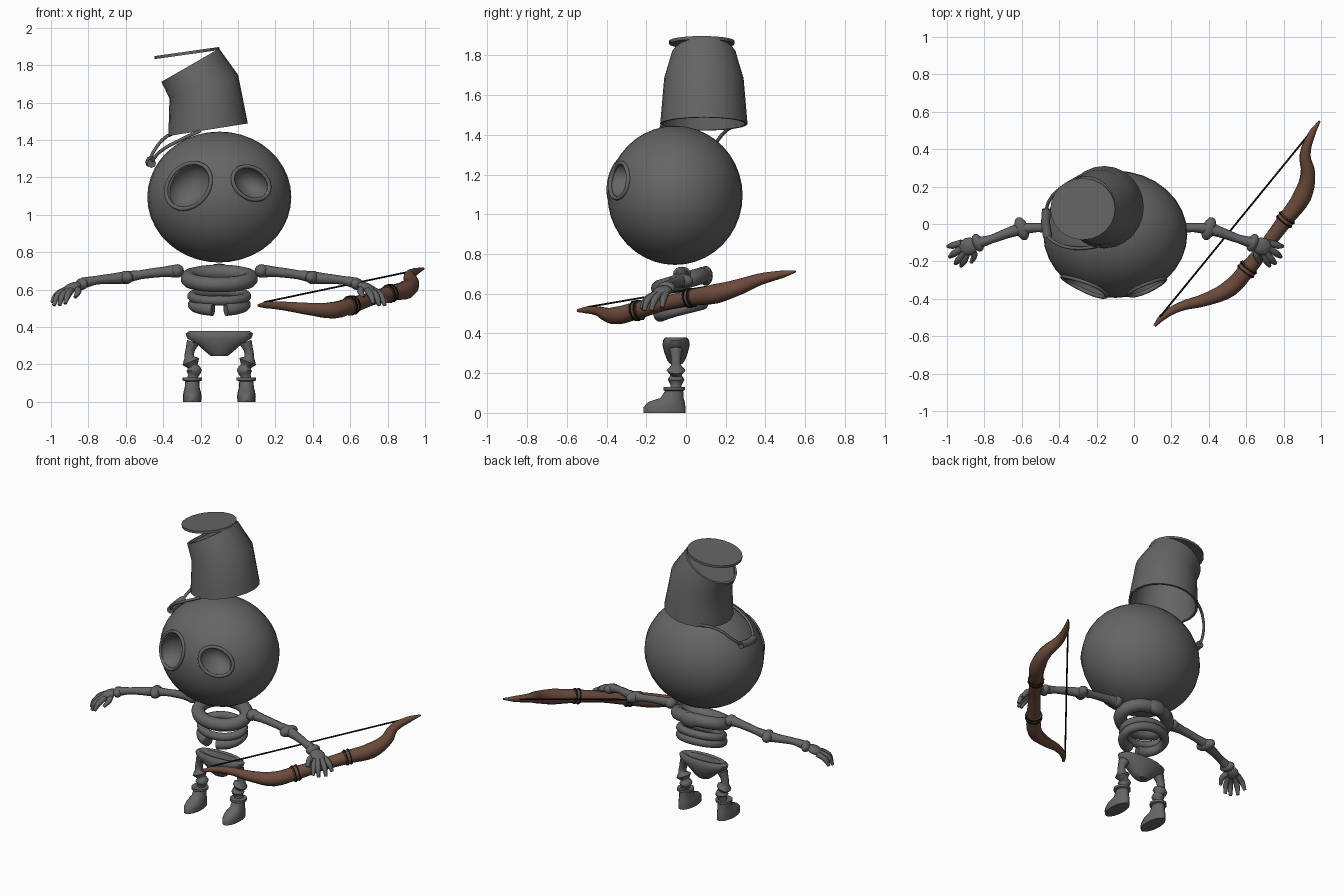
import bpy, bmesh, math
from mathutils import Vector

if "Cube" in bpy.data.objects:
    bpy.data.objects.remove(bpy.data.objects["Cube"])

CX = -0.1  # body mid-plane


def material(name, rgb):
    m = bpy.data.materials.new(name)
    m.use_nodes = True
    m.diffuse_color = (*rgb, 1)
    m.node_tree.nodes["Principled BSDF"].inputs["Base Color"].default_value = (*rgb, 1)
    return m


GREY = material("dark grey", (0.13, 0.13, 0.13))
BROWN = material("bow wood", (0.15, 0.07, 0.045))
BLACK = material("black cord", (0.005, 0.005, 0.005))


def select(ob):
    bpy.ops.object.select_all(action="DESELECT")
    ob.select_set(True)
    bpy.context.view_layer.objects.active = ob


def finish(ob, name, mat, angle=45):
    ob.name = name
    ob.data.materials.clear()
    ob.data.materials.append(mat)
    select(ob)
    bpy.ops.object.shade_smooth_by_angle(angle=math.radians(angle))
    return ob


def tube(name, pts, radii, mat=GREY, closed=False, res=4, sides=2):
    """Smooth tube through points, with one radius for all or one per point."""
    cu = bpy.data.curves.new(name, "CURVE")
    cu.dimensions = "3D"
    cu.bevel_depth, cu.bevel_resolution = 1, sides
    cu.resolution_u, cu.use_fill_caps = res, True
    sp = cu.splines.new("BEZIER")
    sp.bezier_points.add(len(pts) - 1)
    sp.use_cyclic_u = closed
    for i, (bp, p) in enumerate(zip(sp.bezier_points, pts)):
        bp.co = p
        bp.handle_left_type = bp.handle_right_type = "AUTO"
        bp.radius = radii[i] if isinstance(radii, (list, tuple)) else radii
    ob = bpy.data.objects.new(name, cu)
    bpy.context.collection.objects.link(ob)
    select(ob)
    bpy.ops.object.convert(target="MESH")
    return finish(bpy.context.object, name, mat, 60)


def ball(name, loc, scale, mat=GREY, rot=(0, 0, 0), seg=12, rings=8):
    bpy.ops.mesh.primitive_uv_sphere_add(segments=seg, ring_count=rings, radius=1,
                                         location=loc, rotation=rot, scale=scale)
    return finish(bpy.context.object, name, mat, 60)


def loft(name, rings, mat=GREY, seg=20, wrap=False):
    """Skin of ellipses (x, y, z, rx, ry, tilt in degrees); wrap joins last to first."""
    bm = bmesh.new()
    loops = []
    for x, y, z, rx, ry, tilt in rings:
        t = math.radians(tilt)
        loop = []
        for i in range(seg):
            a = math.tau * i / seg
            u = rx * math.cos(a)
            loop.append(bm.verts.new((x + u * math.cos(t), y + ry * math.sin(a), z + u * math.sin(t))))
        loops.append(loop)
    pairs = list(zip(loops, loops[1:]))
    if wrap:
        pairs.append((loops[-1], loops[0]))
    else:
        bm.faces.new(loops[0])
        bm.faces.new(loops[-1])
    for a, b in pairs:
        for i in range(seg):
            j = (i + 1) % seg
            bm.faces.new((a[i], a[j], b[j], b[i]))
    bmesh.ops.recalc_face_normals(bm, faces=bm.faces)
    me = bpy.data.meshes.new(name)
    bm.to_mesh(me)
    bm.free()
    ob = bpy.data.objects.new(name, me)
    bpy.context.collection.objects.link(ob)
    return finish(ob, name, mat)


# Head with two uneven hollow eye sockets
HC, HR = Vector((CX, -0.055, 1.095)), Vector((0.385, 0.34, 0.35))
head = ball("head", HC, HR, seg=32, rings=20)


def on_head(x, z):
    k = 1 - ((x - HC.x) / HR.x) ** 2 - ((z - HC.z) / HR.z) ** 2
    return Vector((x, HC.y - HR.y * math.sqrt(max(k, 0)), z))


for side, x, z, a, b, tilt in (("right", -0.265, 1.155, 0.135, 0.105, 48),
                               ("left", 0.07, 1.17, 0.105, 0.08, -35)):
    t = math.radians(tilt)
    cutter = ball("socket_cutter", on_head(x, z), (a, 0.11, b), rot=(0, -t, 0), seg=24, rings=16)
    mod = head.modifiers.new("socket", "BOOLEAN")
    mod.operation, mod.object, mod.solver = "DIFFERENCE", cutter, "EXACT"
    select(head)
    bpy.ops.object.modifier_apply(modifier=mod.name)
    bpy.data.objects.remove(cutter)
    rim = []
    for i in range(20):
        ang = math.tau * i / 20
        u, v = a * math.cos(ang), b * math.sin(ang)
        rim.append(on_head(x + u * math.cos(t) - v * math.sin(t), z + u * math.sin(t) + v * math.cos(t)))
    tube(side + "_socket_rim", rim, 0.011, closed=True, res=2)
finish(head, "head", GREY, 40)

# Bent bucket hat: outer wall up, inner wall back down
outer = [(-0.16, 0.09, 1.455, 0.215, 0.22, 9), (-0.165, 0.09, 1.51, 0.209, 0.215, 10),
         (-0.183, 0.09, 1.685, 0.194, 0.2, 19), (-0.255, 0.09, 1.8, 0.178, 0.165, 30)]
inner = [(x, y, z, rx - 0.014, ry - 0.014, t) for x, y, z, rx, ry, t in reversed(outer)]
loft("bucket_hat", outer + inner, seg=24, wrap=True)
loft("bucket_base", [(-0.255, 0.09, 1.775, 0.17, 0.16, 30), (-0.257, 0.09, 1.782, 0.17, 0.16, 30)], seg=24)
loft("loose_lid", [(-0.272, 0.08, 1.857, 0.175, 0.165, 8),
                   (-0.274, 0.08, 1.873, 0.175, 0.165, 8)], seg=24)

# Bucket handle with grip
tube("handle_wire", [(-0.2, -0.12, 1.45), (-0.31, -0.13, 1.4), (-0.42, -0.1, 1.335), (-0.465, -0.05, 1.28),
                     (-0.47, 0.06, 1.29), (-0.45, 0.13, 1.34), (-0.38, 0.2, 1.42), (-0.28, 0.26, 1.45)], 0.009)
tube("handle_grip", [(-0.462, -0.07, 1.275), (-0.472, 0, 1.28), (-0.468, 0.08, 1.29)], 0.024)

# Rib cage: closed upper ring, lower hoop with a gap in front
def rib(name, rx, ry, z, slope, radius, gap=0, lobe=0):
    n, pts, rad = 16, [], []
    for i in range(n if gap == 0 else n + 1):
        a = math.radians(-90 + gap + (360 - 2 * gap) * i / n)
        y = ry * math.sin(a)
        pts.append((CX + rx * math.cos(a), -0.025 + y, z + slope * y))
        rad.append(radius + lobe * max(0, -math.sin(a)) ** 2)
    tube(name, pts, rad, closed=gap == 0, sides=3)


rib("upper_rib", 0.165, 0.11, 0.66, 0.3, 0.042)
rib("middle_rib", 0.145, 0.1, 0.565, 0.25, 0.026)
rib("lower_rib", 0.14, 0.11, 0.52, 0.25, 0.028, gap=14, lobe=0.008)
ball("upper_spine", (CX, 0.1, 0.69), (0.07, 0.035, 0.05))

# Pelvis with a hollow top
loft("pelvis", [(CX, -0.05, 0.245, 0.045, 0.03, 0), (CX, -0.05, 0.265, 0.07, 0.045, 0),
                (CX, -0.05, 0.305, 0.115, 0.06, 0), (CX, -0.05, 0.34, 0.172, 0.068, 0),
                (CX, -0.05, 0.365, 0.18, 0.066, 0), (CX, -0.05, 0.38, 0.16, 0.055, 0),
                (CX, -0.05, 0.375, 0.13, 0.035, 0), (CX, -0.05, 0.34, 0.1, 0.025, 0)])

# Limbs, mirrored across the body mid-plane
LEG = [(0.14, 0.32, 0.034), (0.155, 0.28, 0.025), (0.16, 0.24, 0.025), (0.152, 0.215, 0.048),
       (0.142, 0.19, 0.028), (0.136, 0.168, 0.042), (0.14, 0.14, 0.028), (0.145, 0.1, 0.03)]
BOOT = [(-0.108, 0, 0.048, 0.105), (-0.108, 0.03, 0.05, 0.105), (-0.098, 0.055, 0.046, 0.092),
        (-0.07, 0.075, 0.04, 0.058), (-0.06, 0.11, 0.038, 0.046), (-0.06, 0.115, 0.052, 0.054),
        (-0.06, 0.13, 0.052, 0.054)]
FINGERS = [((0.82, -0.1, 0.6), (0.87, -0.115, 0.57), (0.895, -0.12, 0.53)),
           ((0.82, -0.13, 0.6), (0.865, -0.16, 0.565), (0.885, -0.175, 0.515)),
           ((0.805, -0.15, 0.6), (0.84, -0.195, 0.565), (0.855, -0.21, 0.515)),
           ((0.79, -0.15, 0.6), (0.81, -0.2, 0.57), (0.825, -0.225, 0.525)),
           ((0.765, -0.13, 0.61), (0.755, -0.17, 0.59), (0.77, -0.205, 0.56))]

for side, s in (("left", 1), ("right", -1)):
    def at(d, y, z):
        return (CX + s * d, y, z)

    # Arm bones and joints
    tube(side + "_upper_arm", [at(0.22, -0.02, 0.7), at(0.3, -0.02, 0.695), at(0.42, -0.02, 0.68),
                               at(0.51, -0.025, 0.665)], [0.036, 0.027, 0.024, 0.033])
    tube(side + "_forearm", [at(0.52, -0.03, 0.663), at(0.58, -0.05, 0.658), at(0.66, -0.08, 0.65),
                             at(0.73, -0.1, 0.635)], [0.032, 0.027, 0.023, 0.03])
    ball(side + "_shoulder", at(0.225, -0.02, 0.7), (0.036, 0.045, 0.036))
    ball(side + "_elbow", at(0.5, -0.025, 0.665), (0.036, 0.065, 0.036), rot=(0, 0, -s * 0.35))
    ball(side + "_wrist", at(0.735, -0.1, 0.63), (0.03, 0.05, 0.032), rot=(0, 0, -s * 0.4))
    ball(side + "_palm", at(0.785, -0.12, 0.613), (0.055, 0.048, 0.024), rot=(0, s * 0.35, -s * 0.4))
    for i, f in enumerate(FINGERS):
        tube(f"{side}_finger_{i + 1}", [at(*p) for p in f], [0.018, 0.018, 0.01])

    # Knobbly leg and boot
    tube(side + "_leg", [at(d, -0.05, z) for d, z, r in LEG], [r for d, z, r in LEG], res=3)
    loft(side + "_boot", [(CX + s * 0.145, y, z, rx, ry, 0) for y, z, rx, ry in BOOT], seg=16)

# Recurve bow held in the left hand
BOW = [(0.11, -0.545, 0.515, 0.008), (0.15, -0.5, 0.518, 0.018), (0.24, -0.445, 0.513, 0.024),
       (0.38, -0.405, 0.497, 0.034), (0.51, -0.345, 0.49, 0.046), (0.6, -0.25, 0.515, 0.044),
       (0.71, -0.11, 0.55, 0.036), (0.815, 0.03, 0.58, 0.042), (0.9, 0.15, 0.6, 0.05),
       (0.93, 0.27, 0.635, 0.04), (0.915, 0.37, 0.672, 0.03), (0.95, 0.48, 0.697, 0.02),
       (0.992, 0.55, 0.712, 0.006)]
tube("bow", [p[:3] for p in BOW], [p[3] for p in BOW], BROWN, sides=3)
tube("bow_string", [(0.14, -0.495, 0.533), (0.54, -0.005, 0.617), (0.935, 0.48, 0.7)], 0.005, BLACK, sides=1)

# Wooden collars and cord wraps on either side of the grip
grip = Vector((0.215, 0.28, 0.065)).normalized()
for name, spot, r in (("lower", (0.605, -0.243, 0.516), 0.05), ("upper", (0.81, 0.023, 0.579), 0.047)):
    p = Vector(spot)
    tube(name + "_collar", [p - grip * 0.022, p + grip * 0.022], r, BROWN, sides=3)
    for k in (-0.012, 0.012):
        tube(name + "_cord", [p + grip * (k - 0.004), p + grip * (k + 0.004)], r + 0.004, BLACK, sides=3)
